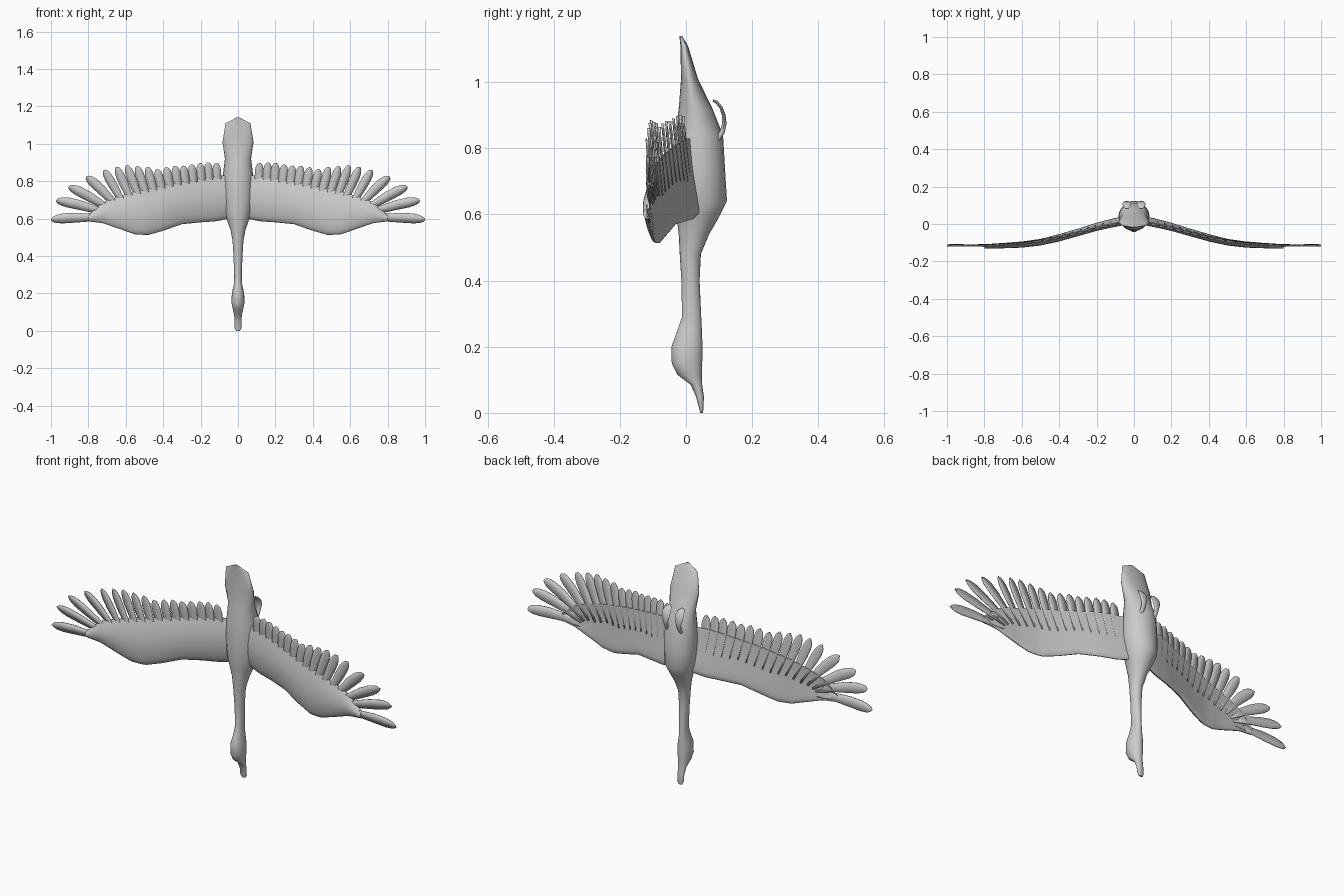
import bpy, bmesh, math
from mathutils import Vector

if "Cube" in bpy.data.objects:
    bpy.data.objects.remove(bpy.data.objects["Cube"])


def lerp_table(table, x):
    """Piecewise linear lookup in rows of (key, values...)."""
    if x <= table[0][0]:
        return table[0][1:]
    for a, b in zip(table, table[1:]):
        if x <= b[0]:
            t = (x - a[0]) / (b[0] - a[0])
            return tuple(p + (q - p) * t for p, q in zip(a[1:], b[1:]))
    return table[-1][1:]


def make(name, verts, faces, angle=50, mirror=False, solid=0):
    me = bpy.data.meshes.new(name)
    me.from_pydata(verts, [], faces)
    bm = bmesh.new()
    bm.from_mesh(me)
    bmesh.ops.recalc_face_normals(bm, faces=bm.faces)
    bm.to_mesh(me)
    bm.free()
    ob = bpy.data.objects.new(name, me)
    bpy.context.collection.objects.link(ob)
    bpy.ops.object.select_all(action='DESELECT')
    ob.select_set(True)
    bpy.context.view_layer.objects.active = ob
    bpy.ops.object.shade_smooth_by_angle(angle=math.radians(angle))
    if solid:
        m = ob.modifiers.new("thickness", 'SOLIDIFY')
        m.thickness = solid
        m.offset = 0
    if mirror:
        ob.modifiers.new("mirror", 'MIRROR')
    return ob


def loft(rings):
    """Closed rings joined into a capped tube."""
    n = len(rings[0])
    verts = [v for r in rings for v in r]
    faces = [(i * n + j, i * n + (j + 1) % n, (i + 1) * n + (j + 1) % n, (i + 1) * n + j)
             for i in range(len(rings) - 1) for j in range(n)]
    faces += [tuple(range(n)), tuple(range(len(verts) - n, len(verts)))]
    return verts, faces


# Body from bill tip to tail: z, half width, back y, belly y
BODY = [(0, .010, .043, .051), (.012, .018, .040, .053), (.05, .018, .030, .054),
        (.085, .021, .014, .049), (.115, .028, -.026, .049), (.15, .035, -.043, .049),
        (.20, .033, -.044, .050), (.25, .022, -.026, .048), (.29, .020, -.012, .046),
        (.40, .024, -.014, .041), (.48, .029, -.019, .045), (.54, .040, -.022, .070),
        (.59, .058, -.028, .099), (.64, .076, -.034, .124), (.72, .083, -.037, .119),
        (.84, .080, -.033, .112), (.92, .070, -.022, .080), (1.01, .083, -.015, .036),
        (1.11, .066, -.017, .006), (1.14, .008, -.020, -.012)]
N = 20
rings = []
for z, w, y0, y1 in BODY:
    rings.append([(w * math.cos(2 * math.pi * j / N),
                   (y0 + y1) / 2 + (y1 - y0) / 2 * math.sin(2 * math.pi * j / N), z)
                  for j in range(N)])
make("body", *loft(rings))

# Wing dihedral: x -> y
BEND = [(.05, .018), (.12, .004), (.2, -.014), (.3, -.042), (.4, -.068), (.5, -.088),
        (.6, -.101), (.8, -.113), (1.0, -.110)]


def wing_y(x, z):
    pitch = .10 * max(0, 1 - x / .5) * (.78 - z)
    return lerp_table(BEND, x)[0] + pitch


# Wing plate: x, leading edge z, trailing edge z, thickness
PLATE = [(.05, .60, .83, .034), (.12, .585, .83, .034), (.2, .58, .82, .032),
         (.3, .57, .80, .030), (.4, .535, .78, .030), (.48, .512, .76, .028),
         (.55, .516, .745, .026), (.65, .55, .715, .022), (.72, .575, .69, .018),
         (.80, .585, .62, .008)]
CHORD = [0, .03, .1, .22, .4, .6, .8, 1]
rings = []
for i in range(31):
    x = .05 + .75 * i / 30
    lead, trail, thick = lerp_table(PLATE, x)

    def side(t, s):
        z = lead + (trail - lead) * t
        h = .002 + thick * 1.3 * math.sqrt(t) * (1 - t)
        camber = -.012 * math.sin(math.pi * t)
        return (x, wing_y(x, z) + camber + s * h, z)
    rings.append([side(t, -1) for t in CHORD] + [side(t, 1) for t in reversed(CHORD)])
make("wing_plates", *loft(rings), mirror=True)

# Flight feathers: base x, base z, tip x, tip z
FEATHERS = [(.11, .70, .115, .897), (.15, .70, .16, .90), (.19, .70, .202, .897),
            (.23, .70, .248, .89), (.27, .70, .292, .882), (.31, .69, .337, .882),
            (.35, .68, .383, .874), (.39, .67, .432, .864), (.43, .66, .485, .876),
            (.47, .66, .54, .880), (.51, .66, .595, .884), (.55, .65, .650, .876),
            (.59, .64, .715, .860), (.63, .64, .81, .825), (.66, .63, .905, .772),
            (.68, .62, .972, .698), (.69, .60, 1.0, .595)]
# Feather outline: position along shaft, share of half width
SHAPE = [(0, .55), (.35, .8), (.6, 1), (.8, 1), (.91, .8), (.97, .5), (1, .12)]
verts, faces = [], []
for k, (bx, bz, tx, tz) in enumerate(FEATHERS):
    base, tip = Vector((bx, bz)), Vector((tx, tz))
    d = tip - base
    across = Vector((d.y, -d.x)).normalized()
    half = .0235 if k < 13 else .026
    start = len(verts)
    for t, w in SHAPE:
        for s in (-1, 0, 1):
            sweep = -.008 * math.sin(math.pi * t) if k > 12 else 0
            p = base + d * t + across * (s * half * w + sweep)
            y = wing_y(p.x, p.y) + .004 * s - (.003 if s == 0 else 0)
            verts.append((p.x, y - .004 * t, p.y))
    for r in range(len(SHAPE) - 1):
        for c in range(2):
            a = start + r * 3 + c
            faces.append((a, a + 1, a + 4, a + 3))
make("flight_feathers", verts, faces, mirror=True, solid=.004)

# Tucked feet curling off the belly: y, z, half width, half thickness
FOOT = [(.095, .825, .010, .008), (.110, .85, .011, .008), (.116, .875, .015, .007),
        (.114, .90, .022, .006), (.106, .923, .024, .005), (.093, .939, .018, .005),
        (.081, .945, .007, .004)]
rings = []
for i, (y, z, w, h) in enumerate(FOOT):
    a, b = FOOT[max(i - 1, 0)], FOOT[min(i + 1, len(FOOT) - 1)]
    t = Vector((b[0] - a[0], b[1] - a[1])).normalized()
    ring = []
    for j in range(10):
        c, s = math.cos(math.pi * j / 5), math.sin(math.pi * j / 5)
        ring.append((.038 + w * c, y + t.y * h * s, z - t.x * h * s))
    rings.append(ring)
make("feet", *loft(rings), mirror=True)
